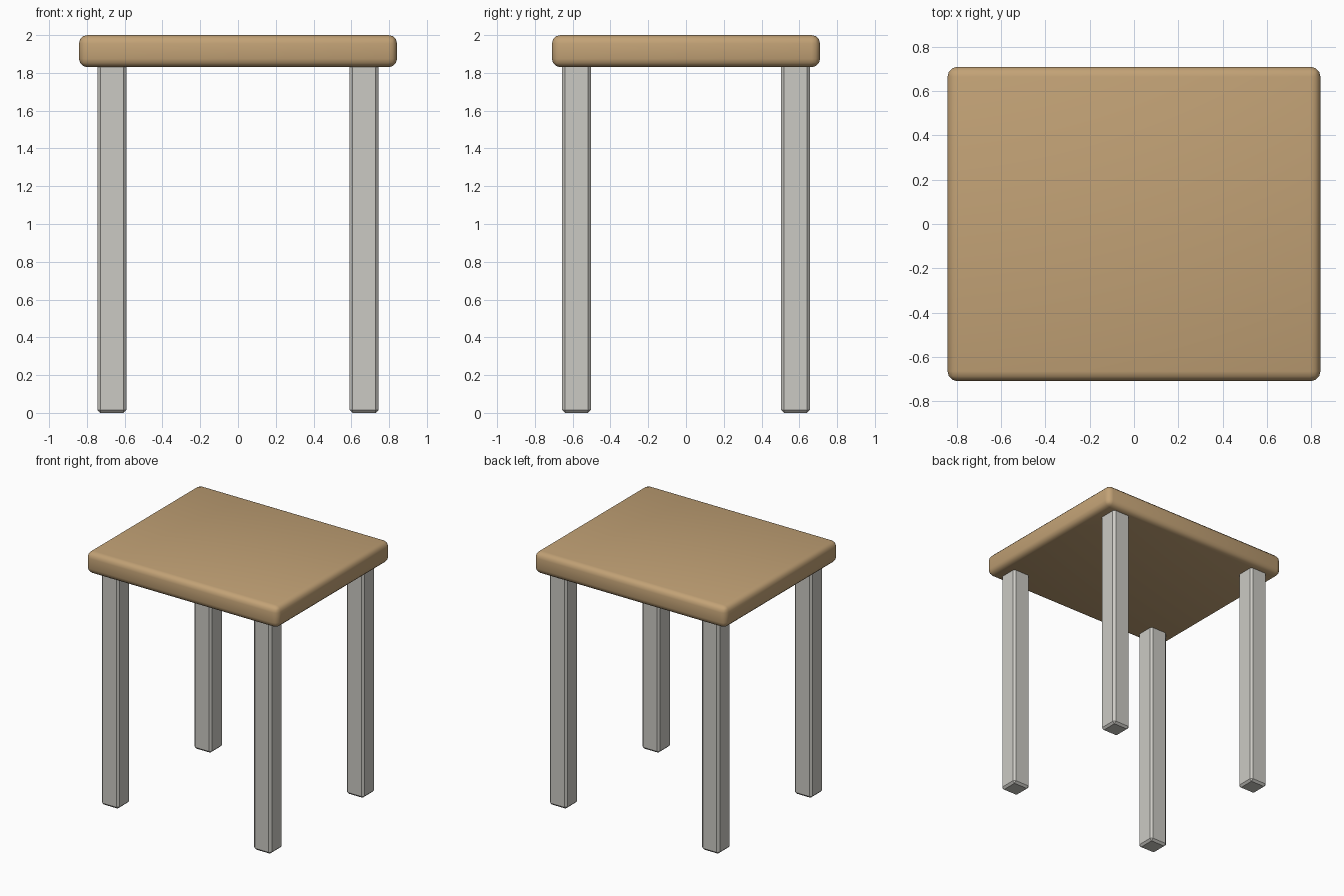
import bpy
import bmesh
from mathutils import Vector

old = bpy.data.objects.get("Cube")
if old:
    bpy.data.objects.remove(old, do_unlink=True)


def make_material(name, rgb):
    mat = bpy.data.materials.new(name)
    mat.use_nodes = True
    colour = (*rgb, 1.0)
    mat.diffuse_color = colour
    mat.node_tree.nodes["Principled BSDF"].inputs["Base Color"].default_value = colour
    return mat


def rounded_box(name, low, high, radius, segments, mat, smooth):
    low, high = Vector(low), Vector(high)
    size = high - low
    bm = bmesh.new()
    bmesh.ops.create_cube(bm, size=1)
    bmesh.ops.scale(bm, vec=size, verts=bm.verts)
    bmesh.ops.bevel(bm, geom=bm.edges[:], offset=radius, segments=segments,
                    profile=0.5, affect='EDGES', clamp_overlap=True)
    for face in bm.faces:
        face.smooth = smooth
    mesh = bpy.data.meshes.new(name)
    bm.to_mesh(mesh)
    bm.free()
    mesh.materials.append(mat)
    obj = bpy.data.objects.new(name, mesh)
    obj.location = (low + high) / 2
    bpy.context.collection.objects.link(obj)
    return obj


wood = make_material("warm wood", (0.54, 0.36, 0.18))
paint = make_material("pale grey paint", (0.60, 0.59, 0.55))

# Thick seat slab with soft edges
rounded_box("seat", (-0.842, -0.71, 1.83), (0.842, 0.71, 2.0), 0.045, 3, wood, True)

# Four square legs with chamfered edges, tucked into the seat
LEG_X, LEG_Y, HALF = 0.668, 0.58, 0.077
for side, sx in (("left", 1), ("right", -1)):
    for end, sy in (("front", -1), ("back", 1)):
        x, y = sx * LEG_X, sy * LEG_Y
        rounded_box(f"{end}_{side}_leg", (x - HALF, y - HALF, 0),
                    (x + HALF, y + HALF, 1.86), 0.016, 1, paint, False)
